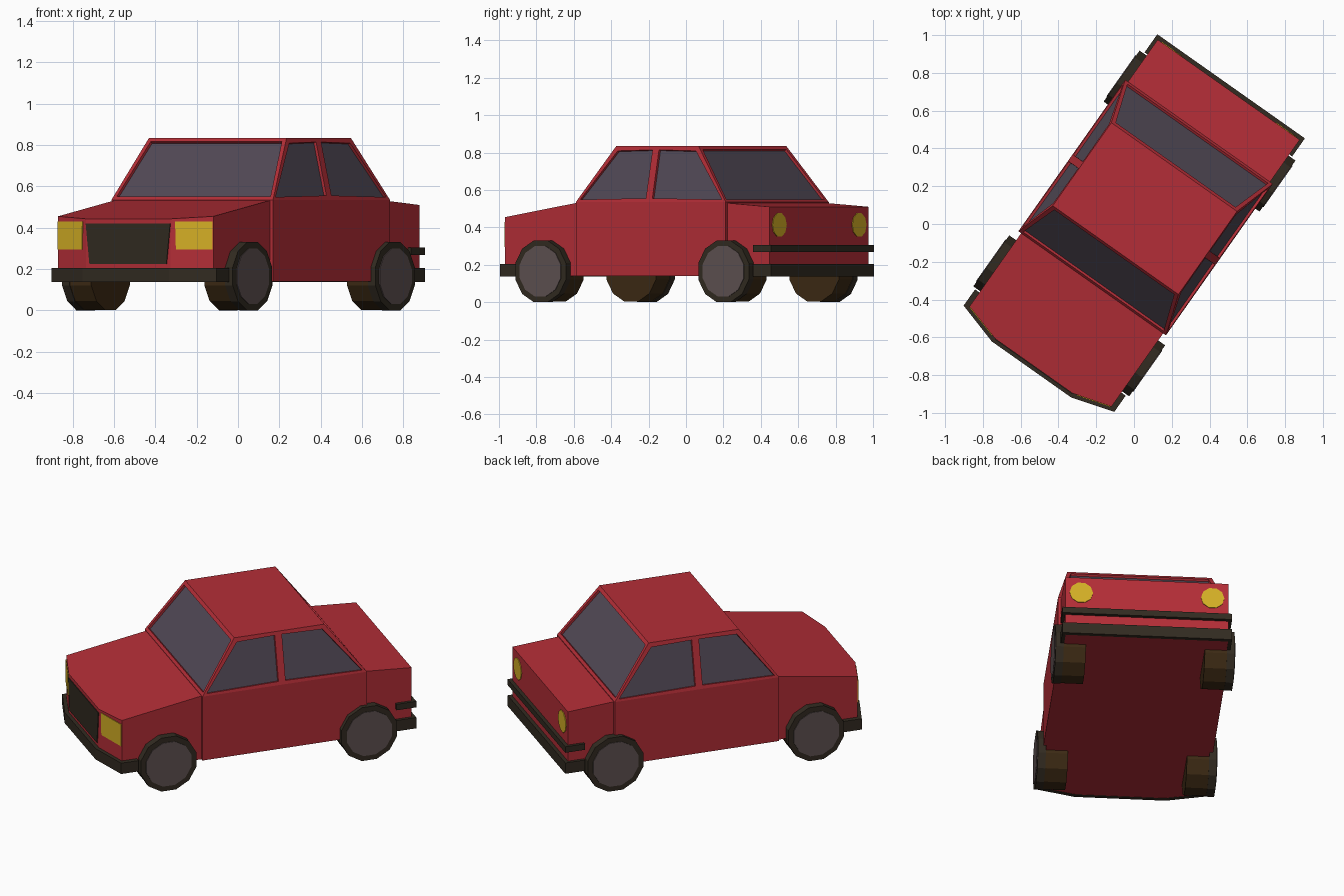
import bpy, bmesh, math
from mathutils import Matrix, Vector

if "Cube" in bpy.data.objects:
    bpy.data.objects.remove(bpy.data.objects["Cube"])

TURN = Matrix.Rotation(math.radians(-35.2), 4, 'Z')   # the car stands turned on the grid


def material(name, rgb):
    m = bpy.data.materials.new(name)
    m.diffuse_color = (*rgb, 1)
    m.use_nodes = True
    m.node_tree.nodes["Principled BSDF"].inputs["Base Color"].default_value = m.diffuse_color
    return m


RED = material("red paint", (0.456, 0.027, 0.038))
GLASS = material("dark glass", (0.084, 0.067, 0.093))
DARK = material("dark trim", (0.032, 0.024, 0.015))
BROWN = material("brown rubber", (0.046, 0.023, 0.007))
HUB = material("hub grey", (0.114, 0.084, 0.084))
YELLOW = material("lamp yellow", (0.66, 0.43, 0.019))


def finish(bm, name, *mats):
    bmesh.ops.recalc_face_normals(bm, faces=bm.faces)
    bm.transform(TURN)
    me = bpy.data.meshes.new(name)
    bm.to_mesh(me)
    bm.free()
    for m in mats:
        me.materials.append(m)
    ob = bpy.data.objects.new(name, me)
    bpy.context.collection.objects.link(ob)
    return ob


def loft(name, bottom, top, mat):
    """Solid between two matching polygons."""
    bm = bmesh.new()
    a = [bm.verts.new(p) for p in bottom]
    b = [bm.verts.new(p) for p in top]
    bm.faces.new(a)
    bm.faces.new(b)
    n = len(a)
    for i in range(n):
        bm.faces.new((a[i], a[(i + 1) % n], b[(i + 1) % n], b[i]))
    return finish(bm, name, mat)


def prism(name, plan, z0, z1, mat):
    return loft(name, [(x, y, z0) for x, y in plan], [(x, y, z1) for x, y in plan], mat)


def plate(name, pts, normal, mat, thick=0.004):
    n = Vector(normal).normalized() * thick
    return loft(name, [Vector(p) - n * 0.5 for p in pts], [Vector(p) + n for p in pts], mat)


def mirrored(path):
    return path + [(-x, *r) for x, *r in reversed(path)]


# Bonnet and boot blocks: half outlines (x, y, top z), mirrored
def block(name, half):
    pts = mirrored(half)
    loft(name, [(x, y, 0.14) for x, y, z in pts], pts, RED)


block("bonnet", [(-0.46, -0.384, 0.532), (-0.46, -0.859, 0.455), (-0.25, -0.92, 0.443)])
block("boot", [(-0.46, 0.597, 0.53), (-0.46, 0.87, 0.51)])

# Doors section below the belt line
prism("doors", mirrored([(-0.478, -0.384), (-0.478, 0.597)]), 0.14, 0.535, RED)

# Cabin with recessed windows
bm = bmesh.new()
ring = []
for y0, y1 in ((-0.384, -0.169), (0.0925, 0.0925), (0.597, 0.369)):
    ring.append([bm.verts.new(p) for p in ((-0.478, y0, 0.535), (-0.407, y1, 0.835),
                                           (0.407, y1, 0.835), (0.478, y0, 0.535))])
panes = [bm.faces.new(ring[0]), bm.faces.new(ring[2][::-1])]
for r, s in zip(ring, ring[1:]):
    for i in range(3):
        f = bm.faces.new((r[i], s[i], s[i + 1], r[i + 1]))
        if i != 1:
            panes.append(f)
    bm.faces.new((r[3], s[3], s[0], r[0]))
bmesh.ops.recalc_face_normals(bm, faces=bm.faces)
bmesh.ops.inset_individual(bm, faces=panes, thickness=0.03)
bmesh.ops.inset_individual(bm, faces=panes, thickness=0.001, depth=-0.014)
for f in panes:
    f.material_index = 1
finish(bm, "cabin", RED, GLASS)

# Bumpers wrapping the ends
front = mirrored([(-0.488, -0.768), (-0.488, -0.873), (-0.257, -0.942)])
front_in = mirrored([(-0.458, -0.768), (-0.458, -0.857), (-0.249, -0.918)])
rear = mirrored([(-0.478, 0.775), (-0.478, 0.892)])
rear_in = mirrored([(-0.458, 0.775), (-0.458, 0.868)])
prism("front_bumper", front + front_in[::-1], 0.138, 0.205, DARK)
prism("rear_bumper", rear + rear_in[::-1], 0.138, 0.205, DARK)
prism("rear_upper_bumper", rear + rear_in[::-1], 0.268, 0.305, DARK)

# Grille
plate("grille", [(-0.25, -0.92, 0.42), (0.25, -0.92, 0.42),
                 (0.228, -0.92, 0.225), (-0.228, -0.92, 0.225)], (0, -1, 0), DARK)

for s, side in ((-1, "left"), (1, "right")):
    # Headlights on the angled front corners
    def corner(t, z):
        return (s * (0.25 + 0.21 * t), -0.92 + 0.061 * t, z)
    plate("headlight_" + side, [corner(0.13, 0.295), corner(0.985, 0.295),
                                corner(0.985, 0.43), corner(0.11, 0.43)],
          (s * 0.061, -0.21, 0), YELLOW)
    # Round tail lights
    plate("tail_light_" + side,
          [(s * 0.37 + 0.066 * math.cos(a), 0.87, 0.413 + 0.066 * math.sin(a))
           for a in (math.tau * i / 10 for i in range(10))], (0, 1, 0), YELLOW)
    # Wheels: inner tyre, outer ring, hub plate
    for y, end in ((-0.595, "front"), (0.602, "rear")):
        for part, x0, x1, r, mat in (("tyre", 0.335, 0.46, 0.168, BROWN),
                                     ("tyre_rim", 0.46, 0.505, 0.171, DARK),
                                     ("hub", 0.504, 0.509, 0.139, HUB)):
            circ = [(y + r * math.cos(a), 0.165 + r * math.sin(a))
                    for a in (math.tau * (i + 0.5) / 12 for i in range(12))]
            loft(f"{end}_{side}_{part}", [(s * x0, *c) for c in circ],
                 [(s * x1, *c) for c in circ], mat)
